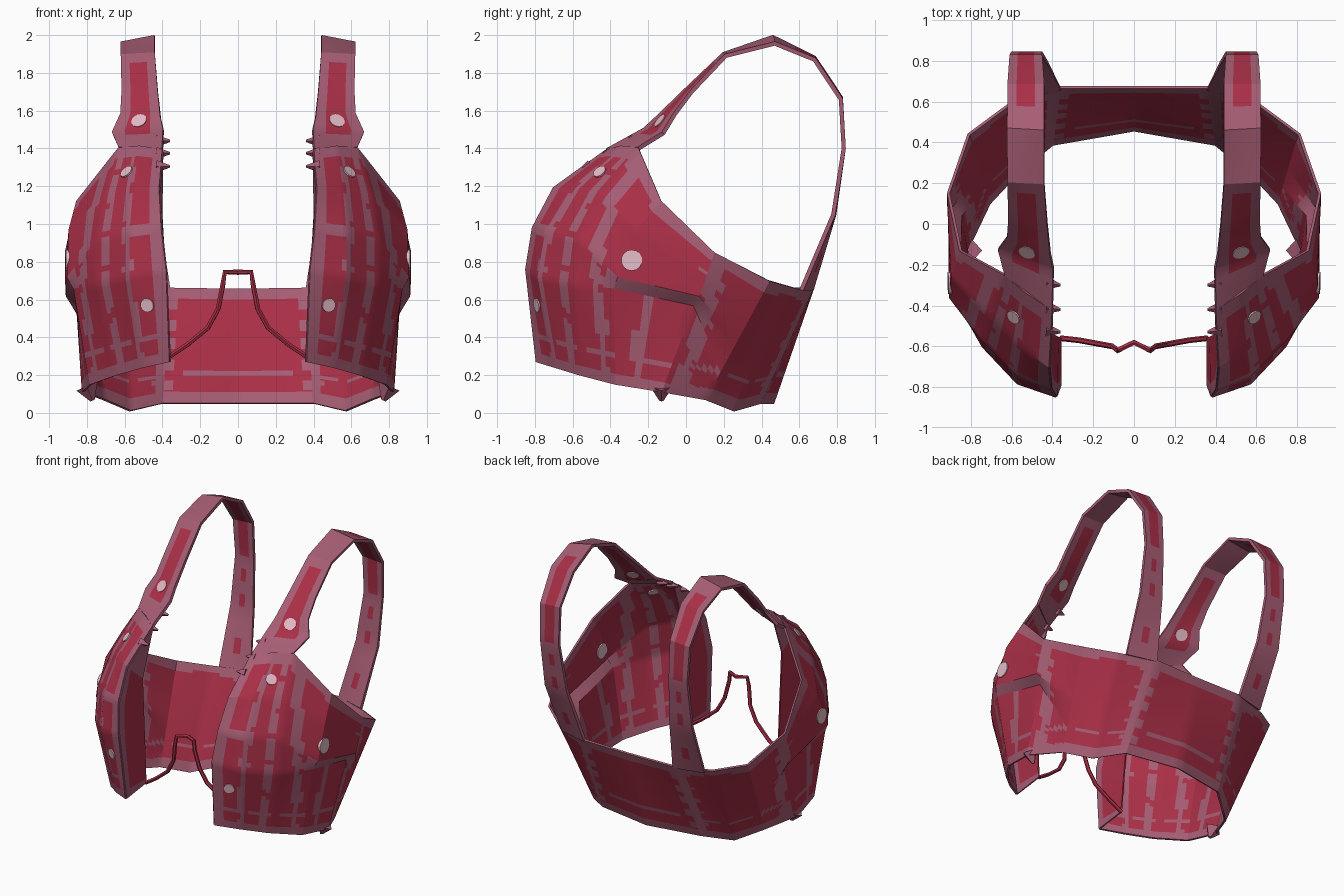
import bpy, bmesh, math
from mathutils import Vector, Matrix

cube = bpy.data.objects.get("Cube")
if cube:
    bpy.data.objects.remove(cube)


def material(name, rgb):
    lin = [((c / 255 + 0.055) / 1.055) ** 2.4 for c in rgb] + [1]
    m = bpy.data.materials.new(name)
    m.use_nodes = True
    m.diffuse_color = lin
    b = next(n for n in m.node_tree.nodes if n.type == 'BSDF_PRINCIPLED')
    b.inputs["Base Color"].default_value = lin
    b.inputs["Roughness"].default_value = 0.8
    return m


RED, TRIM, STUD = 0, 1, 2
MATS = [material("crimson_leather", (170, 47, 71)),
        material("mauve_trim", (166, 93, 116)),
        material("pale_stud", (226, 186, 197))]
parts = []


def add_object(name, data, mirror=True, thickness=0):
    ob = bpy.data.objects.new(name, data)
    bpy.context.scene.collection.objects.link(ob)
    for m in MATS:
        data.materials.append(m)
    if mirror:
        ob.modifiers.new("mirror", 'MIRROR').use_clip = True
    if thickness:
        s = ob.modifiers.new("thickness", 'SOLIDIFY')
        s.thickness, s.offset = thickness, 0
        s.material_offset_rim = 0
    parts.append(ob)
    return ob


def sample(cols, u, v):
    """Point on the surface spanned by columns of control points."""
    i, j = min(int(u), len(cols) - 2), min(int(v), len(cols[0]) - 2)
    lo = cols[i][j].lerp(cols[i][j + 1], v - j)
    hi = cols[i + 1][j].lerp(cols[i + 1][j + 1], v - j)
    return lo.lerp(hi, u - i)


def surface(name, cols, usub, vsubs, rule, thickness):
    us = [i / usub for i in range((len(cols) - 1) * usub + 1)]
    vs = [j + k / n for j, n in enumerate(vsubs) for k in range(n)] + [len(vsubs)]
    bm = bmesh.new()
    grid = [[bm.verts.new(sample(cols, u, v)) for v in vs] for u in us]
    for i in range(len(us) - 1):
        for j in range(len(vs) - 1):
            f = bm.faces.new((grid[i][j], grid[i + 1][j], grid[i + 1][j + 1], grid[i][j + 1]))
            f.material_index = rule((us[i] + us[i + 1]) / 2, (vs[j] + vs[j + 1]) / 2)
    me = bpy.data.meshes.new(name)
    bm.to_mesh(me)
    bm.free()
    return add_object(name, me, thickness=thickness)


def points(*rows):
    return [Vector(r) for r in rows]


def straight(a, b, n=5):
    a, b = Vector(a), Vector(b)
    return [a.lerp(b, k / (n - 1)) for k in range(n)]


# Body: columns from the front opening, round the side, to the centre back
edge = points((.36, -.79, .27), (.38, -.845, .76), (.405, -.81, .98), (.415, -.70, 1.19), (.40, -.42, 1.39))
body = [
    edge,
    points((.50, -.69, .24), (.57, -.78, .72), (.57, -.74, .96), (.55, -.60, 1.19), (.52, -.34, 1.41)),
    points((.64, -.56, .20), (.74, -.60, .68), (.74, -.57, .92), (.70, -.45, 1.16), (.63, -.25, 1.40)),
    points((.78, -.37, .15), (.865, -.38, .66), (.90, -.36, .72), (.89, -.26, .97), (.85, -.13, 1.12)),
    points((.82, -.13, .11), (.85, .04, .57), (.905, .07, .62), (.91, .11, .73), (.91, .15, .85)),
    straight((.71, .10, .07), (.81, .44, .70)),
    straight((.57, .25, .01), (.62, .58, .66)),
    straight((.40, .39, .05), (.36, .67, .66)),
    straight((0, .46, .05), (0, .67, .655)),
]


def body_paint(u, v):
    z = sample(body, u, v).z
    above = z - sample(body, u, 0).z
    below = sample(body, u, 4).z - z
    if u < .38 or above < .06 or below < .05:
        return TRIM
    if .14 < above < .165 and u % 1 > .2:          # stitched hem line
        return TRIM
    wobble = 1 + .35 * math.sin(9 * v + 3 * u)
    seams = [(1.0 + .05 * v, .10), (1.75, .09), (2.75 - .15 * v, .12),
             (3.4, .08 if v < 1 else 0), (4.35 - .07 * v, .16), (6.9, .17)]
    if any(abs(u - c) < w * wobble for c, w in seams):
        return TRIM
    if 1 < v < 2 and 2.8 < u < 4.3:                # side flap lip
        return TRIM
    if abs(v - 2) < .1 and .38 < u < 1:            # chest cross seam
        return TRIM
    return RED


surface("body_panel", body, 8, [18, 8, 8, 8], body_paint, .014)

# Folded return along the front opening
back_line = straight((.36, -.56, .30), (.42, -.53, 1.30))
back_line[4] = edge[4].copy()
surface("opening_facing", [back_line, edge], 10, [8, 4, 4, 4],
        lambda u, v: TRIM if u > .85 or v < .12 or v > 3 else RED, .01)

# Shoulder strap: inner and outer edges, front to back
strap = [
    points((.40, -.42, 1.39), (.395, -.22, 1.50), (.41, -.15, 1.565), (.425, 0, 1.71), (.44, .20, 1.90),
           (.44, .46, 1.99), (.44, .68, 1.88), (.45, .82, 1.67), (.45, .835, 1.40),
           (.42, .785, 1.05), (.36, .665, .65)),
    points((.63, -.25, 1.40), (.665, -.12, 1.48), (.62, -.06, 1.58), (.615, .03, 1.70), (.62, .21, 1.89),
           (.62, .47, 1.955), (.62, .68, 1.87), (.61, .82, 1.66), (.60, .835, 1.40),
           (.60, .78, 1.05), (.58, .61, .65)),
]


def strap_paint(u, v):
    long_patch = .8 < v < 3.8 or 5.6 < v < 7.9
    small_patch = 8.25 < v < 8.5 or 8.75 < v < 9 or 9.4 < v < 9.8
    if long_patch and .25 < u < .75 or small_patch and .37 < u < .63:
        return RED
    return TRIM


surface("shoulder_strap", strap, 8, [4] * 10, strap_paint, .022)


# Round studs lying in the surface
def stud(name, cols, u, v, radius):
    p, d = sample(cols, u, v), .05
    n = (sample(cols, u + d, v) - p).cross(sample(cols, u, v + d) - p).normalized()
    bm = bmesh.new()
    spin = n.to_track_quat('Z', 'Y').to_matrix().to_4x4()
    bmesh.ops.create_cone(bm, cap_ends=True, segments=14, radius1=radius, radius2=radius,
                          depth=.03, matrix=Matrix.Translation(p) @ spin)
    for f in bm.faces:
        f.material_index = STUD
    me = bpy.data.meshes.new(name)
    bm.to_mesh(me)
    bm.free()
    add_object(name, me)


stud("strap_stud", strap, .5, 1.6, .042)
stud("chest_stud", body, 1.35, 3.4, .037)
stud("front_stud", body, .6, .66, .037)
stud("side_stud", body, 3.08, 2.4, .056)


# Small pointed tabs on the strap edge and lower hem
def tab(name, tip, base, radius):
    tip, base = Vector(tip), Vector(base)
    axis = tip - base
    bm = bmesh.new()
    spin = axis.to_track_quat('Z', 'Y').to_matrix().to_4x4()
    bmesh.ops.create_cone(bm, cap_ends=True, segments=4, radius1=radius, radius2=radius * .2,
                          depth=axis.length, matrix=Matrix.Translation((tip + base) / 2) @ spin)
    for f in bm.faces:
        f.material_index = TRIM
    me = bpy.data.meshes.new(name)
    bm.to_mesh(me)
    bm.free()
    add_object(name, me)


for y, z in ((-.30, 1.44), (-.42, 1.375), (-.53, 1.305)):
    tab("edge_tab", (.36, y, z), (.43, y + .01, z), .032)
tab("hem_tab", (.77, -.13, .065), (.80, -.13, .14), .06)

# Thin front wire joining both openings
half = points((.36, -.56, .30), (.27, -.57, .36), (.16, -.59, .45), (.105, -.60, .55),
              (.08, -.62, .68), (.07, -.615, .745))
path = half + points((0, -.58, .745)) + [Vector((-p.x, p.y, p.z)) for p in reversed(half)]
curve = bpy.data.curves.new("front_wire", 'CURVE')
curve.dimensions = '3D'
curve.bevel_depth, curve.bevel_resolution = .014, 1
spline = curve.splines.new('POLY')
spline.points.add(len(path) - 1)
for sp, p in zip(spline.points, path):
    sp.co = (*p, 1)
spline.material_index = TRIM
add_object("front_wire", curve, mirror=False)

# Apply modifiers and shade
bpy.ops.object.select_all(action='DESELECT')
for ob in parts:
    ob.select_set(True)
bpy.context.view_layer.objects.active = parts[0]
bpy.ops.object.convert(target='MESH')
bpy.ops.object.shade_smooth_by_angle(angle=math.radians(22))
